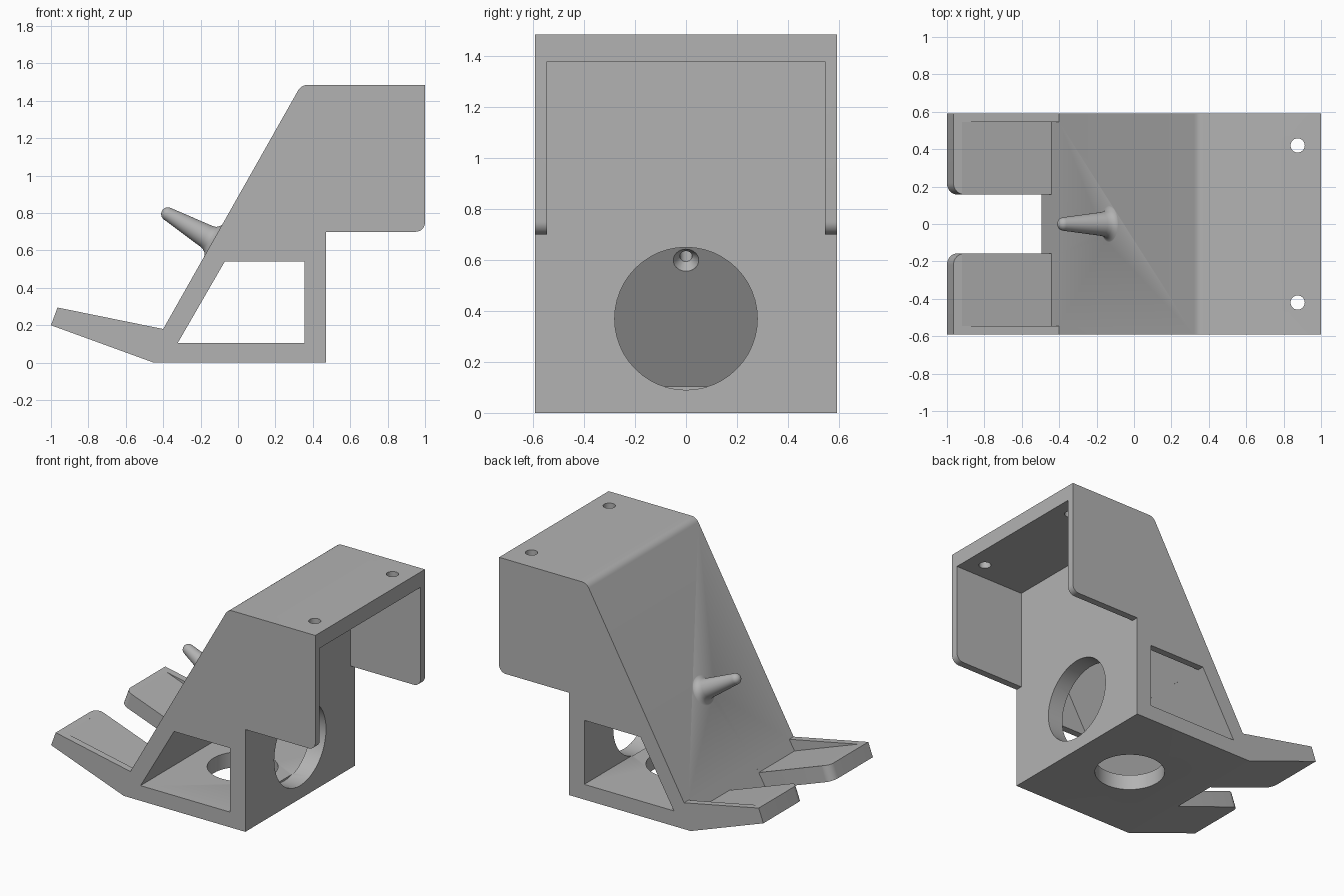
import bpy, bmesh
from math import pi, sin, cos, radians
from mathutils import Vector

old = bpy.data.objects.get("Cube")
if old:
    bpy.data.objects.remove(old, do_unlink=True)

grey = bpy.data.materials.new("plain_grey")
grey.use_nodes = True
grey.diffuse_color = (0.45, 0.45, 0.45, 1)
grey.node_tree.nodes["Principled BSDF"].inputs["Base Color"].default_value = (0.45, 0.45, 0.45, 1)


def finish(name, bm):
    bmesh.ops.recalc_face_normals(bm, faces=bm.faces[:])
    mesh = bpy.data.meshes.new(name)
    bm.to_mesh(mesh)
    bm.free()
    mesh.materials.append(grey)
    obj = bpy.data.objects.new(name, mesh)
    bpy.context.collection.objects.link(obj)
    return obj


def prism(name, points, vector):
    """Extrude a 3D polygon along a vector."""
    bm = bmesh.new()
    face = bm.faces.new([bm.verts.new(p) for p in points])
    out = bmesh.ops.extrude_face_region(bm, geom=[face])["geom"]
    bm.faces.ensure_lookup_table()
    moved = [g for g in out if isinstance(g, bmesh.types.BMVert)]
    bmesh.ops.translate(bm, verts=moved, vec=vector)
    return finish(name, bm)


def side_prism(name, profile, half_width):
    """Extrude an x-z profile evenly across y."""
    return prism(name, [(x, -half_width, z) for x, z in profile], (0, 2 * half_width, 0))


def lathe(name, profile, origin, axis, steps=48):
    """Revolve (radius, height) points about an axis."""
    axis = Vector(axis).normalized()
    side = axis.orthogonal().normalized()
    origin = Vector(origin)
    bm = bmesh.new()
    verts = [bm.verts.new(origin + side * r + axis * h) for r, h in profile]
    edges = [bm.edges.new(pair) for pair in zip(verts, verts[1:])]
    bmesh.ops.spin(bm, geom=verts + edges, cent=origin, axis=axis,
                   angle=2 * pi, steps=steps, use_merge=True)
    bmesh.ops.remove_doubles(bm, verts=bm.verts[:], dist=1e-5)
    return finish(name, bm)


def rod(name, radius, origin, axis, length):
    return lathe(name, [(0, 0), (radius, 0), (radius, length), (0, length)], origin, axis)


def arc(cx, cz, r, start, end, n=8):
    angles = [radians(start + (end - start) * i / n) for i in range(n + 1)]
    return [(cx + r * cos(a), cz + r * sin(a)) for a in angles]


def combine(target, tool, operation="DIFFERENCE"):
    mod = target.modifiers.new(tool.name, "BOOLEAN")
    mod.operation = operation
    mod.solver = "EXACT"
    mod.object = tool
    bpy.context.view_layer.objects.active = target
    bpy.ops.object.modifier_apply(modifier=mod.name)
    bpy.data.objects.remove(tool, do_unlink=True)


# Main body: slanted front, overhanging head and forward feet
HALF, INNER = 0.592, 0.545
body = side_prism("stand_body",
                  [(-1, 0.2), (-0.965, 0.295), (-0.4, 0.18)]
                  + arc(0.373, 1.425, 0.06, 150, 90)
                  + [(1, 1.485)] + arc(0.95, 0.75, 0.05, 0, -90)
                  + [(0.47, 0.7), (0.47, 0), (-0.45, 0)], HALF)

# Hollow behind the slanted wall, and side windows
combine(body, side_prism("cavity", [(-0.323, 0.104), (0.355, 0.104), (0.355, 1.277)], INNER))
combine(body, side_prism("window", [(-0.323, 0.104), (0.355, 0.104), (0.355, 0.542), (-0.07, 0.542)], 0.7))

# Open bay under the overhanging head
combine(body, side_prism("bay", [(0.47, 0.7), (0.6, 0.6), (1.1, 0.6), (1.1, 1.38), (0.47, 1.38)], INNER))

# Gap between the feet and lowered foot tops
combine(body, side_prism("foot_gap", [(-1.1, -0.1), (-0.5614, -0.1), (-0.4, 0.18),
                                      (-0.4, 0.5), (-1.1, 0.5)], 0.158))
combine(body, side_prism("foot_top", [(-0.92, 0.2858), (-0.44, 0.111), (-0.4, 0.18),
                                      (-0.5, 0.5), (-0.92, 0.5)], INNER))

# Rounded inner corners at the foot tips
lean = Vector((0.035, 0, 0.095))
for s in (-1, 1):
    outline = [(-1.05, 0.218)] + arc(-0.94, 0.218, 0.06, 180, 270) + [(-0.94, 0.1), (-1.05, 0.1)]
    base = [Vector((x, s * y, 0.2)) - 2 * lean for x, y in outline]
    combine(body, prism("foot_corner", base, 4 * lean))

# Round openings: rear wall, floor and two head holes
combine(body, rod("rear_opening", 0.28, (0.35, 0, 0.37), (1, 0, 0), 0.3))
combine(body, rod("floor_opening", 0.22, (0.035, 0, -0.1), (0, 0, 1), 0.3))
for y in (-0.42, 0.42):
    combine(body, rod("head_hole", 0.038, (0.875, y, 1.3), (0, 0, 1), 0.3))

# Tapered peg with flared root, standing square to the slanted wall
root, out = (-0.128, 0, 0.652), (-0.866, 0, 0.5)
peg = lathe("peg", [(0, -0.05), (0.105, -0.05), (0.105, 0.002), (0.092, 0.006), (0.079, 0.015),
                    (0.069, 0.029), (0.064, 0.05)]
            + arc(0, 0.285, 0.036, 6, 90), root, out)
combine(body, peg, "UNION")
combine(body, lathe("peg_bore", [(0, -0.14), (0.05, -0.14), (0.05, -0.105), (0.024, -0.075),
                                 (0.024, 0.2), (0, 0.2)], root, out, 32))

# Smooth the rounded areas, keep edges sharp
bpy.ops.object.select_all(action="DESELECT")
body.select_set(True)
bpy.context.view_layer.objects.active = body
bpy.ops.object.shade_smooth_by_angle(angle=radians(30))
